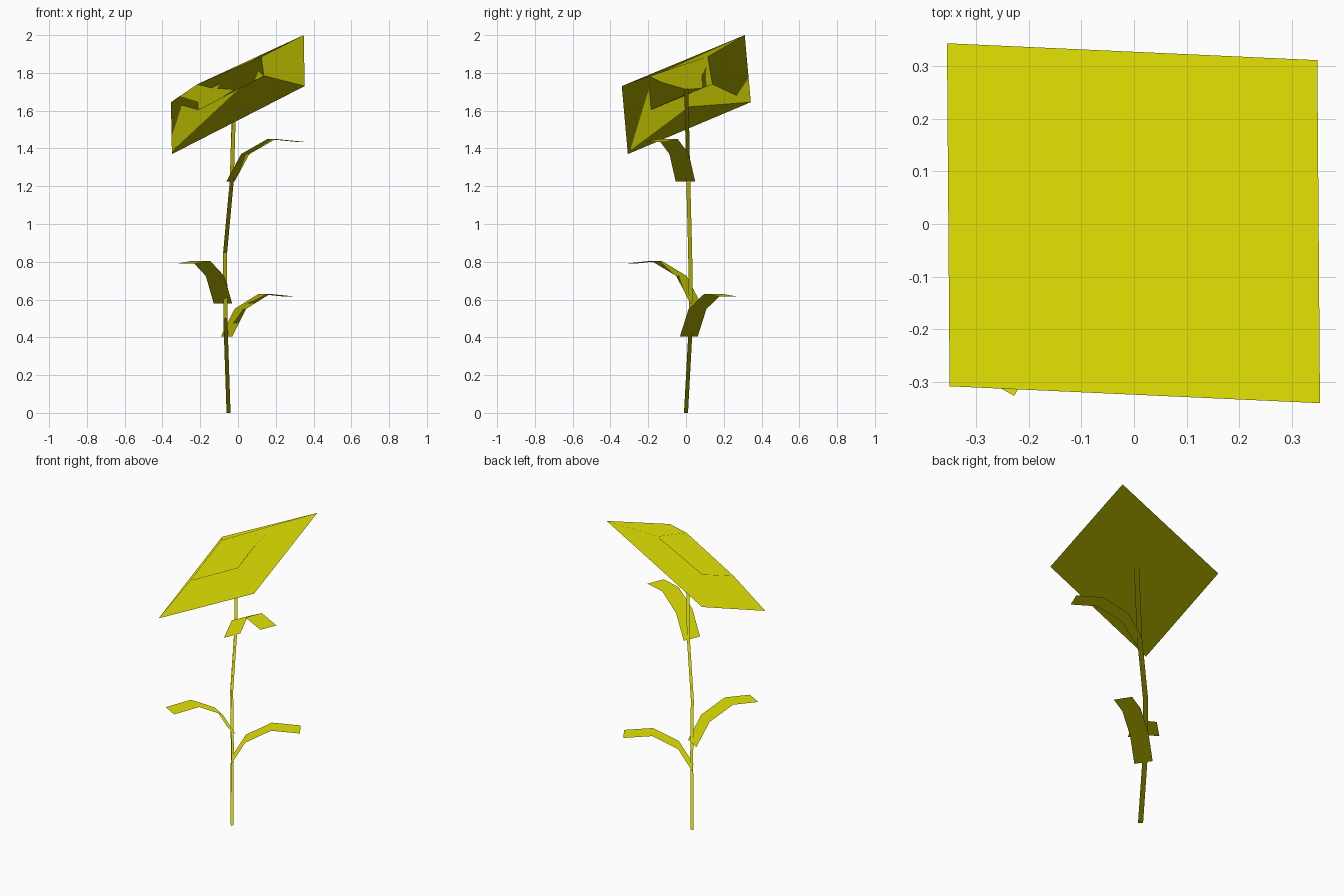
import bpy, math
from mathutils import Vector

if "Cube" in bpy.data.objects:
    bpy.data.objects.remove(bpy.data.objects["Cube"])

yellow = bpy.data.materials.new("plant_yellow")
yellow.diffuse_color = (0.78, 0.78, 0.001, 1)
yellow.use_nodes = True
yellow.node_tree.nodes["Principled BSDF"].inputs["Base Color"].default_value = yellow.diffuse_color


def make(name, verts, faces):
    me = bpy.data.meshes.new(name)
    me.from_pydata([tuple(v) for v in verts], [], faces)
    me.materials.append(yellow)
    me.update()
    # foliage style: every normal points up so the cards are lit evenly
    me.normals_split_custom_set_from_vertices([(0, 0, 1)] * len(verts))
    ob = bpy.data.objects.new(name, me)
    bpy.context.collection.objects.link(ob)
    return ob


# stem: thin three-sided tube along a slightly bent path
path = [(-0.05, 0.0, 0), (-0.067, 0.027, 0.5), (-0.068, 0.022, 0.85),
        (-0.033, 0.012, 1.23), (-0.018, 0.002, 1.715)]
R = 0.015
verts = [Vector(p) + Vector((R * math.cos(a), R * math.sin(a), 0))
         for p in path for a in (math.radians(-45 + 90 * k) for k in range(3))]
faces = [(3 * i + k, 3 * i + (k + 1) % 3, 3 * i + 3 + (k + 1) % 3, 3 * i + 3 + k)
         for i in range(len(path) - 1) for k in range(3)]
make("stem", verts, faces)


# leaves: arched ribbons of three segments
def leaf(name, base, direction, length):
    d = Vector((direction[0], direction[1], 0)).normalized()
    side = Vector((-d.y, d.x, 0)) * 0.056
    vs = []
    for dist, h in ((0, 0), (0.085, 0.145), (0.237, 0.225), (length, 0.21)):
        c = Vector(base) + d * dist + Vector((0, 0, h))
        vs += [c + side, c - side]
    make(name, vs, [(2 * i, 2 * i + 1, 2 * i + 3, 2 * i + 2) for i in range(3)])


leaf("lower_leaf", (-0.06, 0.015, 0.405), (0.84, 0.54), 0.405)
leaf("middle_leaf", (-0.08, 0.05, 0.58), (-0.49, -0.87), 0.40)
leaf("upper_leaf", (-0.04, -0.003, 1.225), (0.92, -0.39), 0.40)

# flower head: tilted square sheet, raised rim, sunken middle, open below
outer = [(-0.355, 0.343, 1.645), (-0.35, -0.308, 1.37),
         (0.353, -0.34, 1.73), (0.348, 0.311, 2.0)]
rim = [(-0.215, 0.14, 1.74), (-0.21, -0.185, 1.605),
       (0.137, -0.2, 1.785), (0.123, 0.115, 1.885)]
dish = [(-0.14, 0.089, 1.72), (-0.138, -0.12, 1.635),
        (0.087, -0.13, 1.75), (0.083, 0.08, 1.835)]
faces = []
for r in (0, 4):
    for i in range(4):
        j = (i + 1) % 4
        faces += [(r + i, r + j, r + j + 4), (r + i, r + j + 4, r + i + 4)]
faces += [(8 + i, 8 + (i + 1) % 4, 12) for i in range(4)]
make("flower_head", outer + rim + dish + [(-0.018, 0.002, 1.712)], faces)
